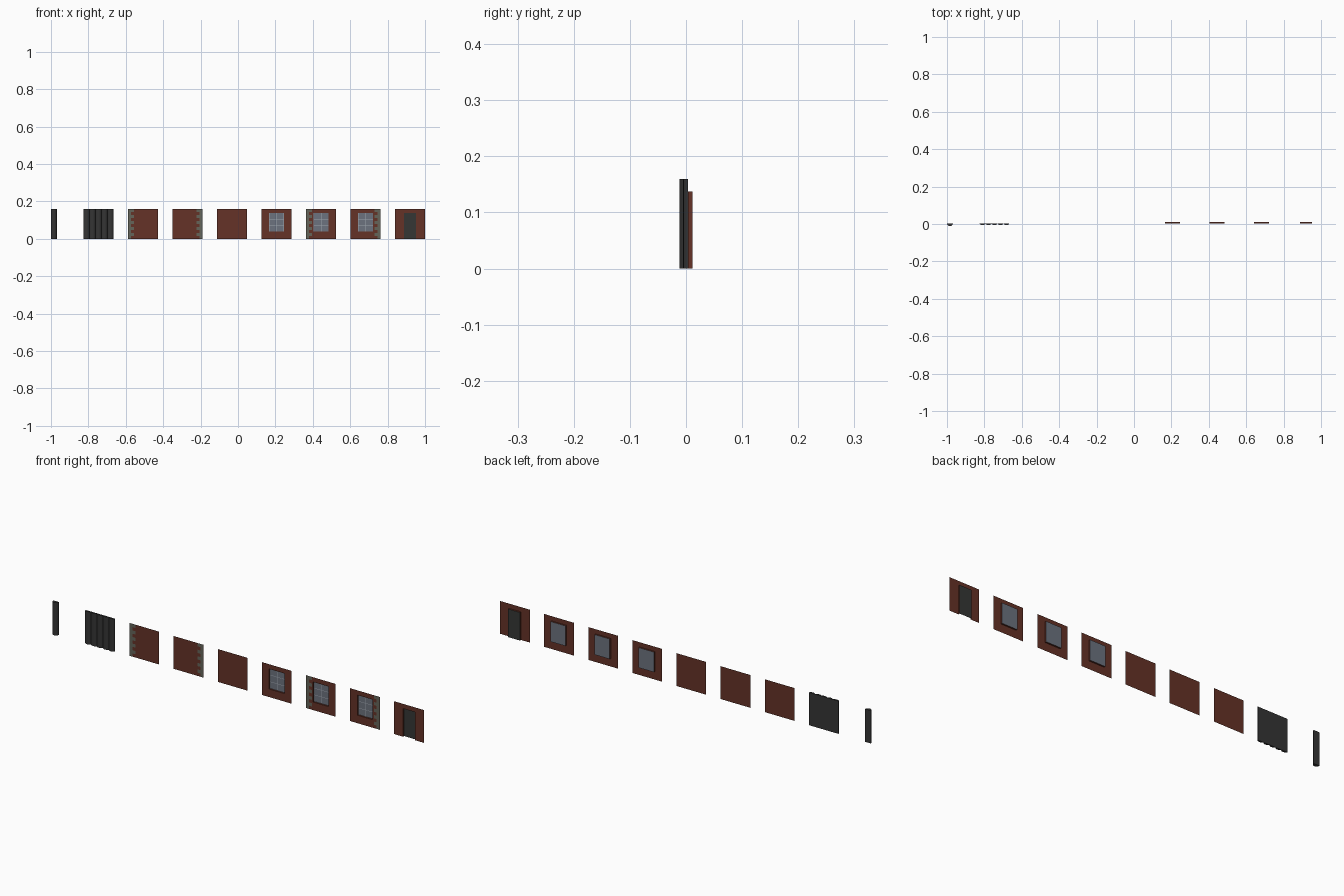
import bpy, math

if "Cube" in bpy.data.objects:
    bpy.data.objects.remove(bpy.data.objects["Cube"])

STEP, W, H = 0.238, 0.16, 0.16      # spacing between modules, panel size
Y0, YB = 0.004, 0.012               # wall plane, back of recesses
X0 = -0.984                         # centre of first module

def mat(name, rgb):
    m = bpy.data.materials.new(name)
    m.diffuse_color = (*rgb, 1)
    m.use_nodes = True
    m.node_tree.nodes["Principled BSDF"].inputs["Base Color"].default_value = m.diffuse_color
    return m

BRICK = mat("brick", (0.13, 0.032, 0.02))
WOOD = mat("dark_wood", (0.035, 0.035, 0.035))
GLASS = mat("glass", (0.15, 0.17, 0.21))
BAR = mat("window_bar", (0.36, 0.4, 0.45))
DOOR = mat("door_paint", (0.035, 0.037, 0.035))
STONE = mat("stone", (0.13, 0.13, 0.10))

def mesh(name, verts, faces, m):
    me = bpy.data.meshes.new(name)
    me.from_pydata(verts, [], faces)
    me.materials.append(m)
    ob = bpy.data.objects.new(name, me)
    bpy.context.collection.objects.link(ob)
    return ob

def rects(name, boxes, y, m):
    """Upright front-facing rectangles (x0, x1, z0, z1) in one object."""
    v, f = [], []
    for a, b, c, d in boxes:
        n = len(v)
        v += [(a, y, c), (b, y, c), (b, y, d), (a, y, d)]
        f.append((n, n + 1, n + 2, n + 3))
    return mesh(name, v, f, m)

def logs(name, cx, count, depth, seg=6):
    """Row of closed half-round upright logs."""
    r, v, f = 0.016, [], []
    for k in range(count):
        c, n = cx + (2 * k - count + 1) * r, len(v)
        for z in (0, H):
            for i in range(seg + 1):
                a = math.pi + math.pi * i / seg
                v.append((c + r * math.cos(a), Y0 + depth * math.sin(a), z))
        s = seg + 1
        f += [(n + i, n + i + 1, n + s + i + 1, n + s + i) for i in range(seg)]
        f += [(n + seg, n, n + s, n + s + seg),
              tuple(n + i for i in reversed(range(s))),
              tuple(n + s + i for i in range(s))]
    ob = mesh(name, v, f, WOOD)
    ob.data.shade_smooth()
    ob.data.set_sharp_from_angle(angle=math.radians(40))

def wall(name, cx, hole=None):
    """Brick sheet, optionally with a recess (half width, z0, z1)."""
    x0, x1 = cx - W / 2, cx + W / 2
    if not hole:
        return rects(name, [(x0, x1, 0, H)], Y0, BRICK)
    hw, a, b = hole
    l, r = cx - hw, cx + hw
    ring = [(l, a), (r, a), (r, b), (l, b)]
    out = [(x0, 0), (x1, 0), (x1, H), (x0, H)]
    v = ([(x, Y0, z) for x, z in out] + [(x, Y0, z) for x, z in ring]
         + [(x, YB, z) for x, z in ring])
    f = []
    for i in range(4):
        if i == 0 and a == 0:       # door reaches the ground
            continue
        j = (i + 1) % 4
        f += [(i, j, 4 + j, 4 + i), (4 + i, 4 + j, 8 + j, 8 + i)]
    return mesh(name, v, f, BRICK)

def window(name, cx):
    hw, a, b, t = 0.041, 0.039, 0.137, 0.0012
    wall(name + "_wall", cx, (hw, a, b))
    rects(name + "_glass", [(cx - hw, cx + hw, a, b)], YB, GLASS)
    bars = [(cx + o - t, cx + o + t, a, b) for o in (-hw + t, 0, hw - t)]
    bars += [(cx - hw, cx + hw, z - t, z + t)
             for z in (a + (b - a) / 3, a + (b - a) * 2 / 3)]
    rects(name + "_bars", bars, YB - 0.0004, BAR)

def quoins(name, cx, side):
    """Corner stones alternating long and short."""
    e = cx + side * W / 2
    boxes = []
    for i in range(10):
        w = 0.032 if i % 2 else 0.016
        lo, hi = sorted((e, e - side * w))
        boxes.append((lo, hi, i * H / 10, (i + 1) * H / 10))
    rects(name, boxes, Y0 - 0.0005, STONE)

xs = [X0 + STEP * k for k in range(9)]

# log post and log wall
logs("log_post", xs[0], 1, 0.016)
logs("log_wall", xs[1], 5, 0.0095)

# plain brick walls
for k, n in ((2, "left_corner_wall"), (3, "right_corner_wall"), (4, "plain_wall")):
    wall(n, xs[k])

# window walls
for k, n in ((5, "window_plain"), (6, "window_left"), (7, "window_right")):
    window(n, xs[k])

# corner stones
for k, s in ((2, -1), (3, 1), (6, -1), (7, 1)):
    quoins("corner_stones_%d" % k, xs[k], s)

# door wall
wall("door_wall", xs[8], (0.032, 0, 0.137))
rects("door", [(xs[8] - 0.032, xs[8] + 0.032, 0, 0.137)], YB, DOOR)
